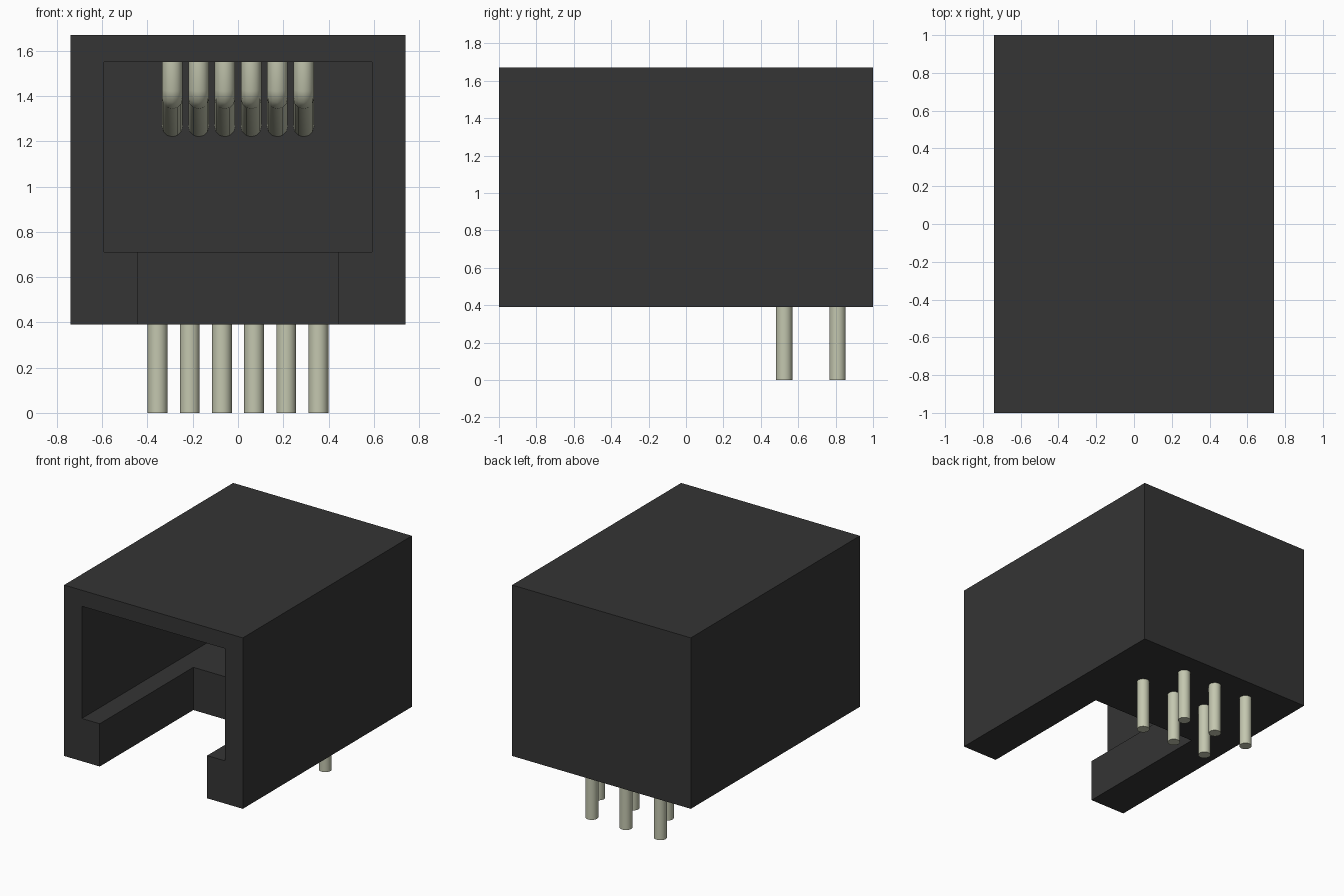
import bpy
import math

cube = bpy.data.objects.get("Cube")
if cube:
    bpy.data.objects.remove(cube, do_unlink=True)


def material(name, rgb):
    mat = bpy.data.materials.new(name)
    mat.use_nodes = True
    mat.diffuse_color = (*rgb, 1)
    bsdf = next(n for n in mat.node_tree.nodes if n.type == 'BSDF_PRINCIPLED')
    bsdf.inputs["Base Color"].default_value = (*rgb, 1)
    return mat


black = material("black plastic", (0.035, 0.035, 0.035))
metal = material("pale metal", (0.55, 0.57, 0.43))


def box(name, x, y, z):
    """Box from (min, max) pairs."""
    bpy.ops.mesh.primitive_cube_add(size=1, location=[sum(p) / 2 for p in (x, y, z)])
    ob = bpy.context.object
    ob.name = name
    ob.scale = [p[1] - p[0] for p in (x, y, z)]
    bpy.ops.object.transform_apply(location=True, rotation=False, scale=True)
    return ob


# Housing: a block with a plug cavity and a latch slot cut from the front
housing = box("housing", (-0.74, 0.74), (-1, 1), (0.39, 1.67))
housing.data.materials.append(black)
cutters = [
    box("cavity_cutter", (-0.593, 0.593), (-1.2, 0.60), (0.71, 1.55)),
    box("slot_cutter", (-0.445, 0.445), (-1.2, 0.107), (0.2, 0.9)),
]
for cutter in cutters:
    cutter.hide_render = True
    bpy.context.view_layer.objects.active = housing
    mod = housing.modifiers.new("cut", 'BOOLEAN')
    mod.operation = 'DIFFERENCE'
    mod.solver = 'EXACT'
    mod.object = cutter
    bpy.ops.object.modifier_apply(modifier=mod.name)
    bpy.data.objects.remove(cutter, do_unlink=True)

# Solder pins: six legs in two staggered rows
for i in range(6):
    x = -0.355 + 0.142 * i
    y = 0.81 if i % 2 == 0 else 0.525
    bpy.ops.mesh.primitive_cylinder_add(vertices=24, radius=0.044, depth=0.40,
                                        location=(x, y, 0.20))
    pin = bpy.context.object
    pin.name = f"solder_pin_{i + 1}"
    pin.data.materials.append(metal)
    bpy.ops.object.shade_smooth_by_angle(angle=math.radians(40))

# Contact wires: drop from the cavity ceiling, bend and slope to the back wall
path = [(-0.50, 1.56), (-0.50, 1.43), (-0.488, 1.402), (-0.46, 1.386), (0.61, 1.264)]
for i in range(6):
    x = -0.29 + 0.116 * i
    curve = bpy.data.curves.new("contact_path", 'CURVE')
    curve.dimensions = '3D'
    curve.bevel_depth = 0.045
    curve.bevel_resolution = 4
    curve.use_fill_caps = True
    spline = curve.splines.new('POLY')
    spline.points.add(len(path) - 1)
    for point, (y, z) in zip(spline.points, path):
        point.co = (x, y, z, 1)
    wire = bpy.data.objects.new(f"contact_wire_{i + 1}", curve)
    bpy.context.collection.objects.link(wire)
    bpy.ops.object.select_all(action='DESELECT')
    wire.select_set(True)
    bpy.context.view_layer.objects.active = wire
    bpy.ops.object.convert(target='MESH')
    wire = bpy.context.object
    wire.data.materials.clear()
    wire.data.materials.append(metal)
    bpy.ops.object.shade_smooth_by_angle(angle=math.radians(50))
